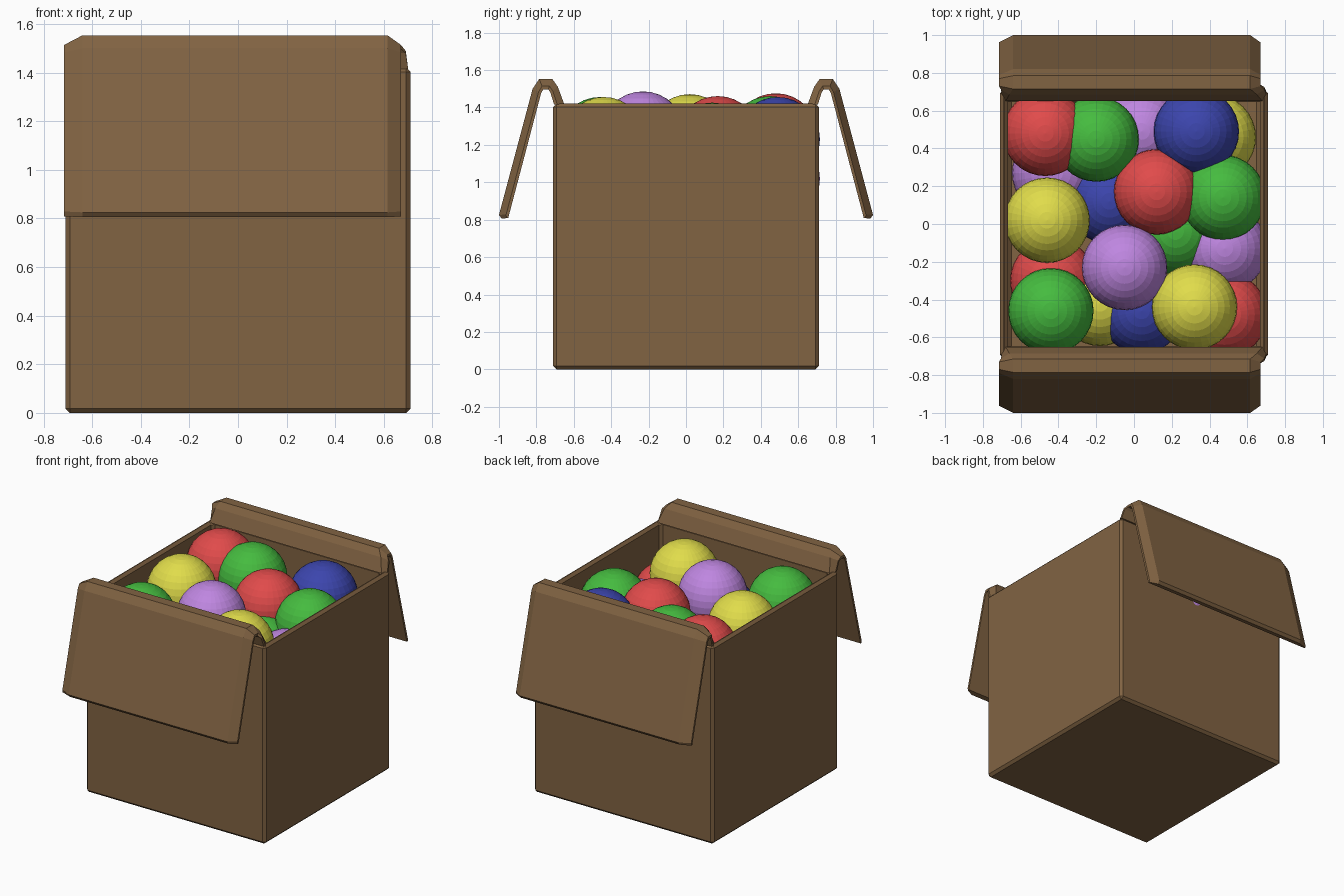
import bpy, bmesh
from mathutils import Vector

if "Cube" in bpy.data.objects:
    bpy.data.objects.remove(bpy.data.objects["Cube"])


def material(name, rgb):
    m = bpy.data.materials.new(name)
    m.diffuse_color = (*rgb, 1)
    m.use_nodes = True
    m.node_tree.nodes["Principled BSDF"].inputs["Base Color"].default_value = m.diffuse_color
    return m


card = material("cardboard", (0.22, 0.125, 0.055))
colours = {
    "red": material("red", (0.75, 0.07, 0.07)),
    "green": material("green", (0.06, 0.5, 0.05)),
    "yellow": material("yellow", (0.75, 0.72, 0.07)),
    "violet": material("violet", (0.52, 0.24, 0.75)),
    "blue": material("blue", (0.045, 0.06, 0.42)),
}


def add_object(name, bm, mat):
    bmesh.ops.recalc_face_normals(bm, faces=bm.faces)
    mesh = bpy.data.meshes.new(name)
    bm.to_mesh(mesh)
    bm.free()
    mesh.materials.append(mat)
    ob = bpy.data.objects.new(name, mesh)
    bpy.context.collection.objects.link(ob)
    return ob


# Open box: cube with its top inset and pushed down
bm = bmesh.new()
bmesh.ops.create_cube(bm, size=1.42)
bmesh.ops.translate(bm, verts=bm.verts, vec=(0, 0, 0.71))
top = max(bm.faces, key=lambda f: f.calc_center_median().z)
bmesh.ops.inset_individual(bm, faces=[top], thickness=0.06)
floor = bmesh.ops.extrude_discrete_faces(bm, faces=[top])["faces"][0]
for v in floor.verts:
    v.co.z = 0.06
box = add_object("box", bm, card)
bevel = box.modifiers.new("bevel", 'BEVEL')
bevel.width = 0.018
bevel.segments = 1

# Folded flap: paired upper and lower points of the section, as (outward, z)
OUTER = [(0.65, 1.415), (0.685, 1.51), (0.715, 1.553), (0.785, 1.553),
         (0.82, 1.50), (1.0, 0.825), (0.985, 0.805)]
INNER = [(0.705, 1.415), (0.725, 1.48), (0.737, 1.497), (0.763, 1.497),
         (0.775, 1.475), (0.945, 0.83), (0.95, 0.81)]
END_X = [(-0.70, 0.70), (-0.705, 0.69)] + [(-0.715, 0.67)] * 5
MID_X = [(-0.68, 0.68), (-0.66, 0.65)] + [(-0.64, 0.615)] * 5


def flap(name, sign):
    bm = bmesh.new()
    rings = []
    for xs, side, taper in ((END_X, 0, 0.7), (MID_X, 0, 0), (MID_X, 1, 0), (END_X, 1, 0.7)):
        upper, lower = [], []
        for o, i, x in zip(OUTER, INNER, xs):
            o, i = Vector(o), Vector(i)
            p = o.lerp(i, taper)
            upper.append(bm.verts.new((x[side], sign * p.x, p.y)))
            lower.append(bm.verts.new((x[side], sign * i.x, i.y)))
        rings.append(upper + lower[::-1])
    n = len(rings[0])
    for a, b in zip(rings, rings[1:]):
        for k in range(n):
            bm.faces.new((a[k], a[(k + 1) % n], b[(k + 1) % n], b[k]))
    # Close both ends with a strip of quads
    for r in (rings[0], rings[-1]):
        for k in range(n // 2 - 1):
            bm.faces.new((r[k], r[k + 1], r[n - 2 - k], r[n - 1 - k]))
    add_object(name, bm, card)


flap("front_flap", -1)
flap("back_flap", 1)

# Balls: colour, x, y, z; upper layer then lower layer
BALLS = [
    ("red", -0.47, 0.48, 1.25), ("green", -0.20, 0.45, 1.235),
    ("blue", 0.33, 0.49, 1.23), ("yellow", -0.46, 0.02, 1.245),
    ("red", 0.12, 0.17, 1.235), ("green", 0.47, 0.14, 1.20),
    ("violet", -0.05, -0.23, 1.26), ("green", -0.44, -0.46, 1.23),
    ("yellow", 0.32, -0.44, 1.23),
    ("violet", 0.04, 0.49, 1.02), ("yellow", 0.42, 0.46, 1.02),
    ("violet", -0.42, 0.27, 0.98), ("blue", -0.13, 0.12, 1.02),
    ("green", 0.22, -0.04, 1.02), ("violet", 0.48, -0.13, 1.02),
    ("red", -0.43, -0.30, 1.02), ("yellow", -0.18, -0.42, 0.98),
    ("blue", 0.04, -0.46, 1.03), ("red", 0.48, -0.48, 1.02),
]
for k, (colour, x, y, z) in enumerate(BALLS):
    bm = bmesh.new()
    bmesh.ops.create_uvsphere(bm, u_segments=32, v_segments=16, radius=0.226)
    ob = add_object(f"{colour}_ball_{k + 1}", bm, colours[colour])
    ob.location = (x, y, z)
